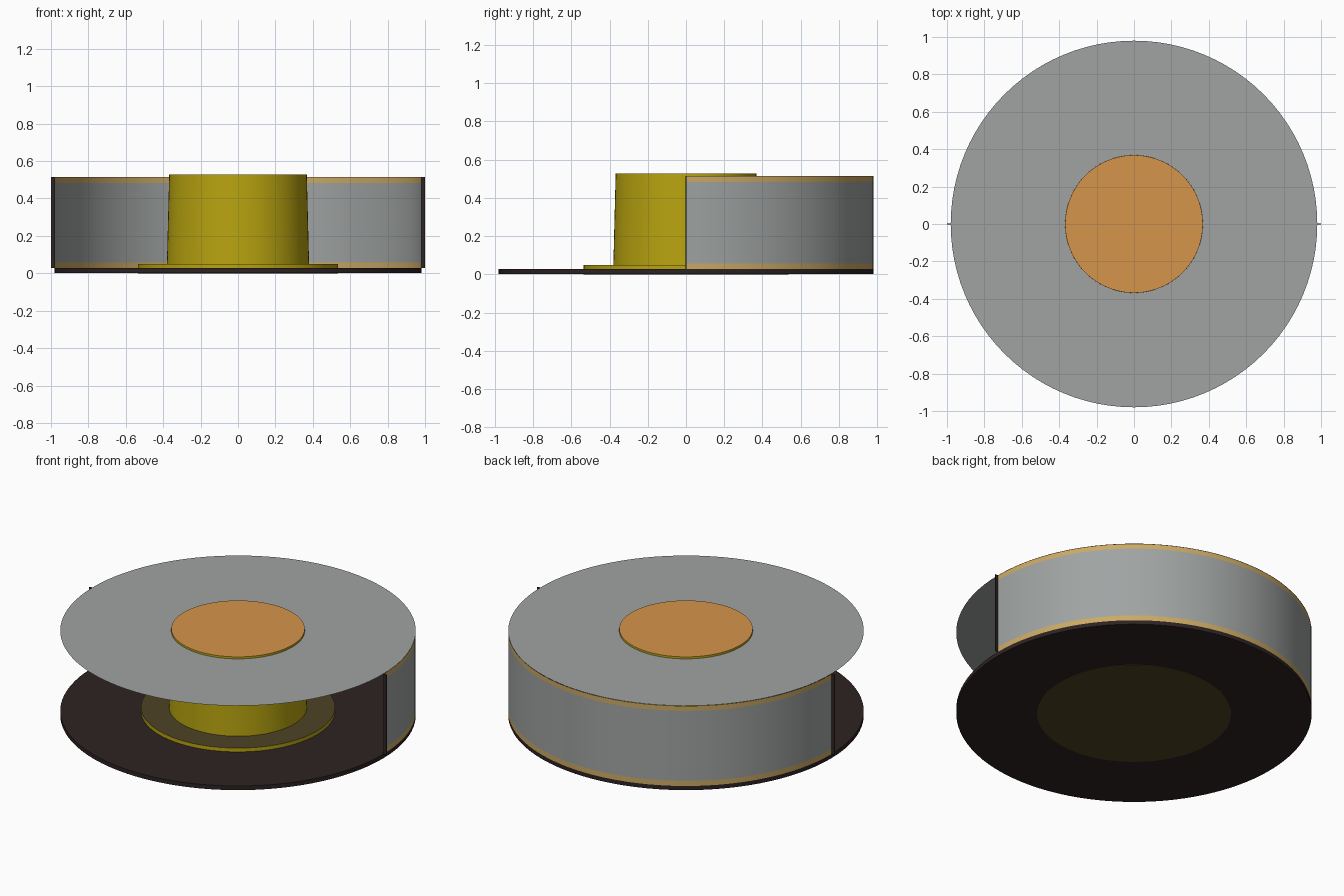
import bpy, bmesh, math

if "Cube" in bpy.data.objects:
    bpy.data.objects.remove(bpy.data.objects["Cube"])

def material(name, rgb):
    m = bpy.data.materials.new(name)
    m.diffuse_color = (*rgb, 1)
    m.use_nodes = True
    m.node_tree.nodes["Principled BSDF"].inputs["Base Color"].default_value = m.diffuse_color
    return m

GREY = material("grey", (0.35, 0.37, 0.365))
TAN = material("tan", (0.60, 0.40, 0.13))
DARK = material("dark brown", (0.027, 0.016, 0.016))
YELLOW = material("yellow", (0.48, 0.37, 0.005))
ORANGE = material("orange", (0.67, 0.30, 0.07))
OLIVE = material("dark olive", (0.075, 0.055, 0.017))
SEGS = 96

def lathe(name, profile, mats, arc=2 * math.pi):
    """Spin (radius, z) points around z; mats holds one material per profile span."""
    bm = bmesh.new()
    n = SEGS if arc > 6 else SEGS // 2
    steps = n + 1
    rings = []
    for r, z in profile:
        if r == 0:
            v = bm.verts.new((0, 0, z))
            rings.append([v] * steps)
        elif arc > 6:
            ring = [bm.verts.new((r * math.cos(arc * i / n), r * math.sin(arc * i / n), z)) for i in range(n)]
            rings.append(ring + ring[:1])
        else:
            rings.append([bm.verts.new((r * math.cos(arc * i / n), r * math.sin(arc * i / n), z)) for i in range(steps)])
    slots = list(dict.fromkeys(mats))
    for k, m in enumerate(mats):
        a, b = rings[k], rings[k + 1]
        for i in range(n):
            corners = list(dict.fromkeys([a[i], a[i + 1], b[i + 1], b[i]]))
            bm.faces.new(corners).material_index = slots.index(m)
    mesh = bpy.data.meshes.new(name)
    bm.to_mesh(mesh)
    bm.free()
    for m in slots:
        mesh.materials.append(m)
    ob = bpy.data.objects.new(name, mesh)
    bpy.context.collection.objects.link(ob)
    bpy.ops.object.select_all(action='DESELECT')
    ob.select_set(True)
    bpy.context.view_layer.objects.active = ob
    bpy.ops.object.shade_smooth_by_angle(angle=math.radians(30))
    return ob

# Base disc with an olive inlay on the underside
lathe("base_disc", [(0, 0.002), (0.98, 0.002), (0.98, 0.027), (0, 0.027)], [DARK] * 3)
lathe("underside_inlay", [(0, 0), (0.535, 0), (0.535, 0.002)], [OLIVE] * 2)

# Flange and tapered post with an orange cap
lathe("post_flange", [(0.535, 0.027), (0.535, 0.05), (0, 0.05)], [YELLOW, OLIVE])
lathe("centre_post", [(0.38, 0.05), (0.368, 0.527), (0, 0.527)], [YELLOW, ORANGE])

# Half-round back wall with tan bands at both edges
lathe("back_wall", [(0.98, 0.027), (0.98, 0.058), (0.98, 0.484), (0.98, 0.514)],
      [TAN, GREY, TAN], math.pi)

# Thin top disc
lathe("top_disc", [(0, 0.515), (0.98, 0.515)], [GREY])

# Dark edge strips at the two ends of the wall
for side, label in ((-1, "left"), (1, "right")):
    bpy.ops.mesh.primitive_cube_add(size=1, location=(side * 0.99, 0, 0.2705))
    strip = bpy.context.object
    strip.name = label + "_edge_strip"
    strip.scale = (0.02, 0.004, 0.487)
    strip.data.materials.append(DARK)
